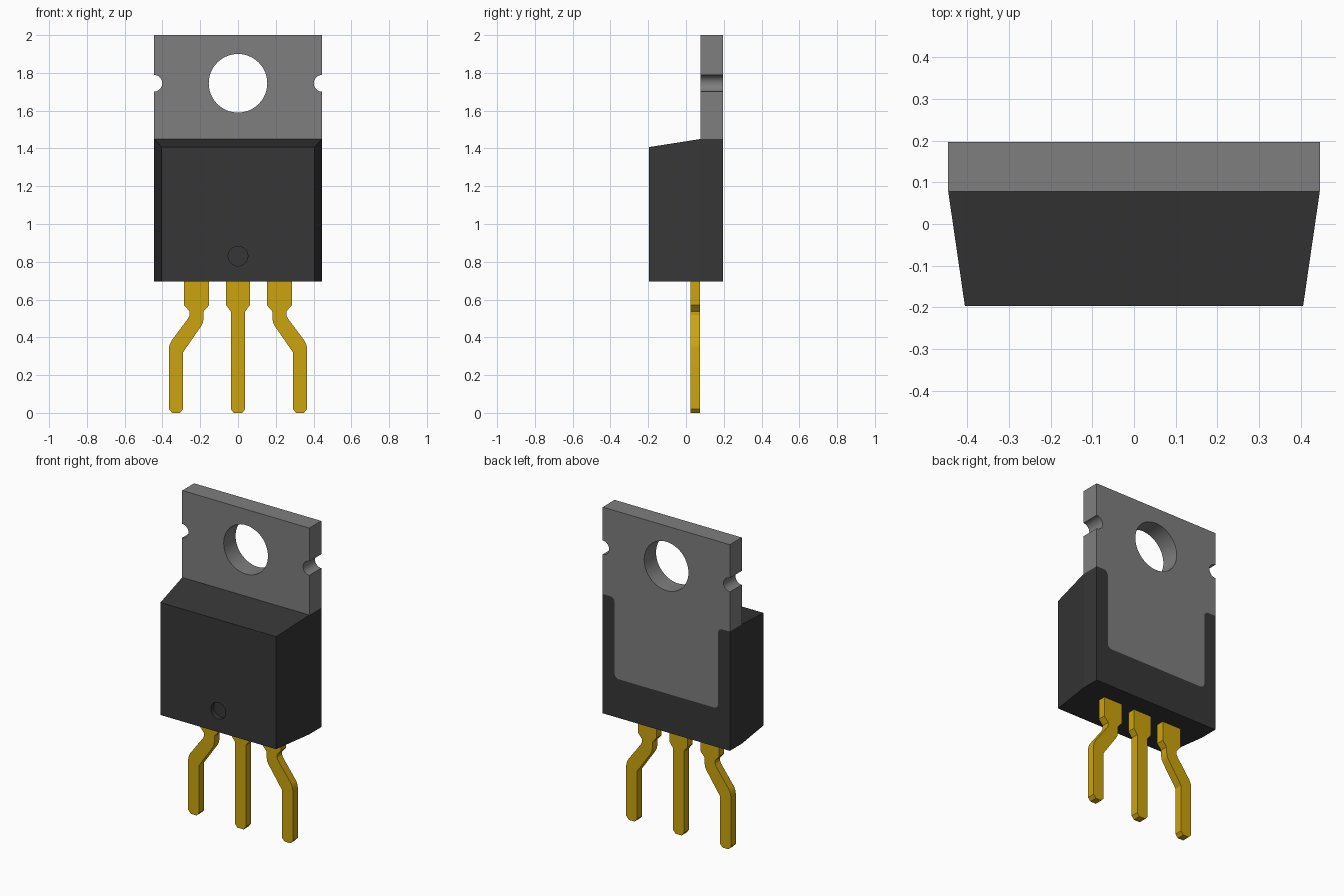
import bpy, bmesh, math
from mathutils import Vector

if "Cube" in bpy.data.objects:
    bpy.data.objects.remove(bpy.data.objects["Cube"], do_unlink=True)

W, FRONT, SEAM, BACK = 0.445, -0.197, 0.078, 0.197
BOTTOM, SHOULDER, TOP = 0.695, 1.45, 2.0
HOLE_Z = 1.745


def material(name, rgb):
    m = bpy.data.materials.new(name)
    m.use_nodes = True
    m.diffuse_color = (*rgb, 1)
    m.node_tree.nodes["Principled BSDF"].inputs["Base Color"].default_value = (*rgb, 1)
    return m


metal = material("grey metal", (0.21, 0.21, 0.21))
plastic = material("black plastic", (0.037, 0.037, 0.037))
gold = material("gold plating", (0.60, 0.37, 0.004))


def finish(name, bm, mat):
    bmesh.ops.recalc_face_normals(bm, faces=bm.faces[:])
    mesh = bpy.data.meshes.new(name)
    bm.to_mesh(mesh)
    bm.free()
    mesh.materials.append(mat)
    ob = bpy.data.objects.new(name, mesh)
    bpy.context.collection.objects.link(ob)
    return ob


def extrude(name, outline, y0, y1, mat):
    """Prism from an x-z outline between two depths."""
    bm = bmesh.new()
    near = [bm.verts.new((x, y0, z)) for x, z in outline]
    far = [bm.verts.new((x, y1, z)) for x, z in outline]
    bm.faces.new(near)
    bm.faces.new(far)
    n = len(outline)
    for i in range(n):
        j = (i + 1) % n
        bm.faces.new((near[i], near[j], far[j], far[i]))
    return finish(name, bm, mat)


def fillet(before, corner, after, r, steps=6):
    """Arc that rounds a right-angled corner."""
    c = Vector(corner)
    a = (Vector(before) - c).normalized() * r
    b = (Vector(after) - c).normalized() * r
    return [tuple(c + a * (1 - math.sin(t)) + b * (1 - math.cos(t)))
            for t in (math.pi / 2 * i / steps for i in range(steps + 1))]


def mirrored(half):
    """Close an outline given its +x half, listed top to bottom."""
    return half + [(-x, z) for x, z in reversed(half)]


def active(ob):
    bpy.ops.object.select_all(action="DESELECT")
    ob.select_set(True)
    bpy.context.view_layer.objects.active = ob


def drill(ob, x, z, r, y0, y1):
    """Cut a round hole along y."""
    ring = [(x + r * math.cos(math.tau * i / 48), z + r * math.sin(math.tau * i / 48))
            for i in range(48)]
    cutter = extrude("hole_cutter", ring, y0, y1, ob.data.materials[0])
    cutter.hide_render = True
    mod = ob.modifiers.new("hole", "BOOLEAN")
    mod.object, mod.operation, mod.solver = cutter, "DIFFERENCE", "EXACT"
    active(ob)
    bpy.ops.object.modifier_apply(modifier=mod.name)
    bpy.data.objects.remove(cutter, do_unlink=True)


def smooth(ob):
    active(ob)
    bpy.ops.object.shade_smooth_by_angle(angle=math.radians(25))


# Edge shared by the metal tab and the plastic around it on the back
PX, PZ = 0.362, 0.94
step = (fillet((W, SHOULDER), (PX, SHOULDER), (PX, PZ), 0.03)
        + fillet((PX, SHOULDER), (PX, PZ), (0, PZ), 0.03))

# Metal tab with mounting hole and side notches
tab = extrude("metal_tab", mirrored([(W, TOP), (W, SHOULDER)] + step), SEAM, BACK, metal)
drill(tab, 0, HOLE_Z, 0.155, 0, 0.3)
for side in (-1, 1):
    drill(tab, side * W, HOLE_Z, 0.044, 0, 0.3)
smooth(tab)

# Plastic frame around the sunken part of the tab
frame = extrude("body_back_frame",
                mirrored([(W, BOTTOM), (W, SHOULDER)] + step), SEAM, BACK, plastic)
smooth(frame)

# Tapered plastic body with the round mould mark
bm = bmesh.new()
rings = []
for y, w, top in ((FRONT, 0.405, 1.407), (SEAM, W, SHOULDER)):
    rings.append([bm.verts.new((x, y, z)) for x, z in
                  ((-w, BOTTOM), (w, BOTTOM), (w, top), (-w, top))])
for r in rings:
    bm.faces.new(r)
for i in range(4):
    j = (i + 1) % 4
    bm.faces.new((rings[0][i], rings[0][j], rings[1][j], rings[1][i]))
body = finish("body", bm, plastic)
drill(body, 0, 0.83, 0.052, FRONT - 0.1, FRONT + 0.03)
smooth(body)

# Straight middle lead and two cranked outer leads
middle = mirrored([(0.063, 0.70), (0.063, 0.57), (0.038, 0.537), (0.038, 0.02), (0.022, 0)])
outer = [(0.153, 0.70), (0.153, 0.57), (0.182, 0.537), (0.182, 0.50), (0.187, 0.475),
         (0.198, 0.455), (0.29, 0.322), (0.29, 0.02), (0.308, 0), (0.348, 0),
         (0.366, 0.02), (0.366, 0.34), (0.362, 0.362), (0.352, 0.382), (0.264, 0.50),
         (0.256, 0.517), (0.256, 0.537), (0.285, 0.57), (0.285, 0.70)]
extrude("middle_lead", middle, 0.025, 0.075, gold)
for name, side in (("left_lead", 1), ("right_lead", -1)):
    smooth(extrude(name, [(side * x, z) for x, z in outer], 0.025, 0.075, gold))
